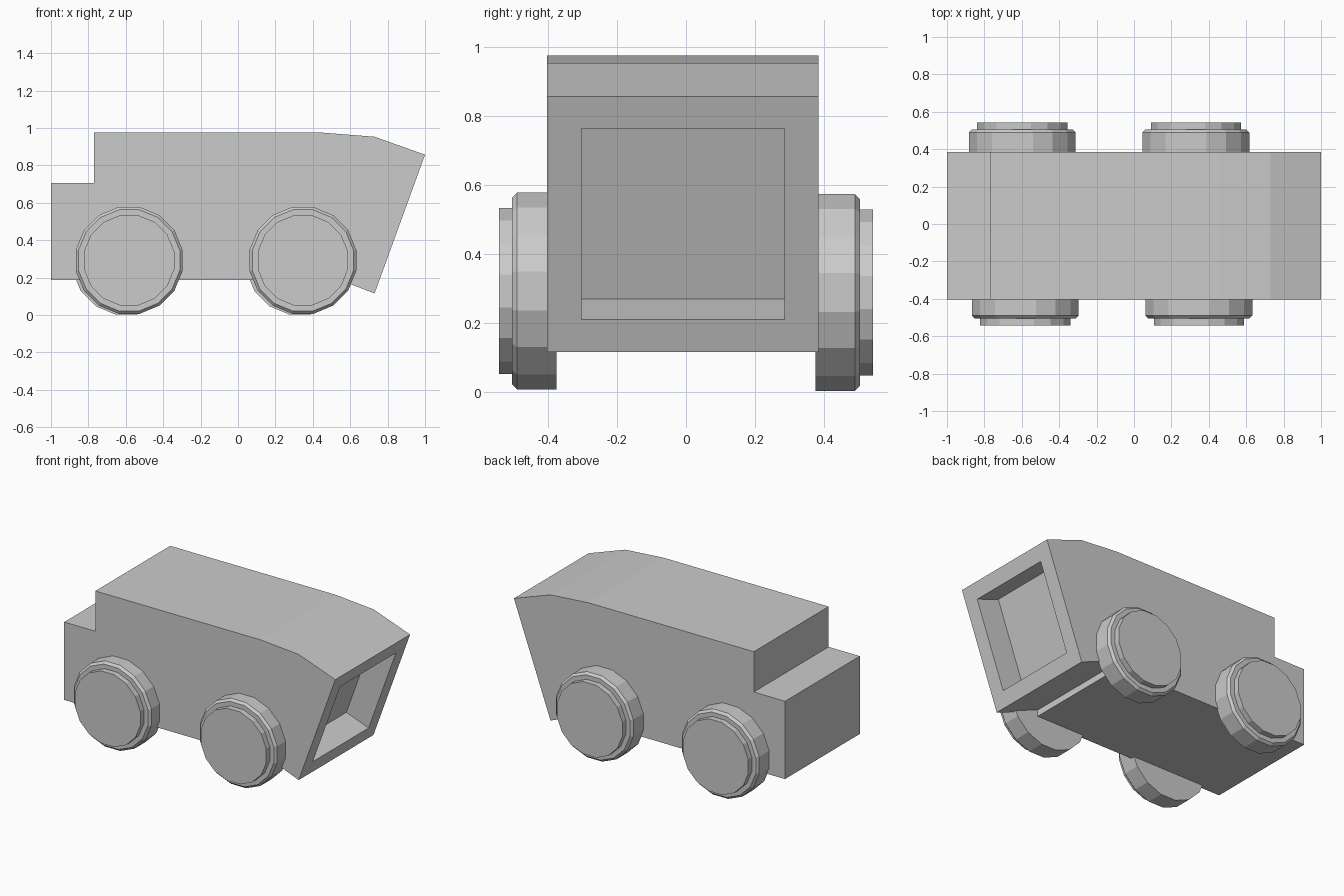
import bpy, bmesh, math
from mathutils import Vector

if "Cube" in bpy.data.objects:
    bpy.data.objects.remove(bpy.data.objects["Cube"])

grey = bpy.data.materials.new("plain grey")
grey.diffuse_color = (0.6, 0.6, 0.6, 1)
grey.use_nodes = True
grey.node_tree.nodes["Principled BSDF"].inputs["Base Color"].default_value = grey.diffuse_color


def make_object(name, bm):
    bmesh.ops.recalc_face_normals(bm, faces=bm.faces)
    mesh = bpy.data.meshes.new(name)
    bm.to_mesh(mesh)
    bm.free()
    mesh.materials.append(grey)
    obj = bpy.data.objects.new(name, mesh)
    bpy.context.collection.objects.link(obj)
    return obj


# Body: side profile (x, z) extruded across the width
Y_FRONT, Y_BACK = -0.403, 0.385
PROFILE = [(-1, 0.187), (0.434, 0.187), (0.434, 0.23), (0.73, 0.115),
           (1, 0.857), (0.73, 0.953), (0.45, 0.975), (-0.77, 0.975),
           (-0.77, 0.706), (-1, 0.706)]
bm = bmesh.new()
side = bm.faces.new([bm.verts.new((x, Y_FRONT, z)) for x, z in PROFILE])
res = bmesh.ops.extrude_face_region(bm, geom=[side], use_keep_orig=True)
moved = [v for v in res["geom"] if isinstance(v, bmesh.types.BMVert)]
bmesh.ops.translate(bm, verts=moved, vec=(0, Y_BACK - Y_FRONT, 0))
bmesh.ops.recalc_face_normals(bm, faces=bm.faces)

# Recessed panel in the slanted end
normal = Vector((0.94, 0, -0.342))
panel = max(bm.faces, key=lambda f: f.normal.dot(normal))
bmesh.ops.inset_region(bm, faces=[panel], thickness=0.1, use_even_offset=True)
res = bmesh.ops.extrude_discrete_faces(bm, faces=[panel])
bmesh.ops.translate(bm, verts=res["faces"][0].verts[:], vec=normal * -0.175)
make_object("body", bm)


# Wheels: stepped discs with a chamfered tyre and a raised hub
SIDES = 16
RINGS = [(0.291, 0.376), (0.291, 0.49), (0.276, 0.505),
         (0.246, 0.505), (0.246, 0.543)]  # radius, distance from centre line


def add_wheel(name, cx, cz, sign):
    bm = bmesh.new()
    loops = []
    for r, d in RINGS:
        angles = [math.tau * (i + 0.5) / SIDES for i in range(SIDES)]
        loops.append([bm.verts.new((cx + r * math.cos(a), sign * d,
                                    cz + r * math.sin(a))) for a in angles])
    for a, b in zip(loops, loops[1:]):
        for i in range(SIDES):
            j = (i + 1) % SIDES
            bm.faces.new((a[i], a[j], b[j], b[i]))
    bm.faces.new(loops[0])
    bm.faces.new(loops[-1])
    make_object(name, bm)


for end, x in (("rear", -0.582), ("front", 0.347)):
    add_wheel(end + "_wheel_right", x, 0.292, -1)
    add_wheel(end + "_wheel_left", x - 0.016, 0.288, 1)
